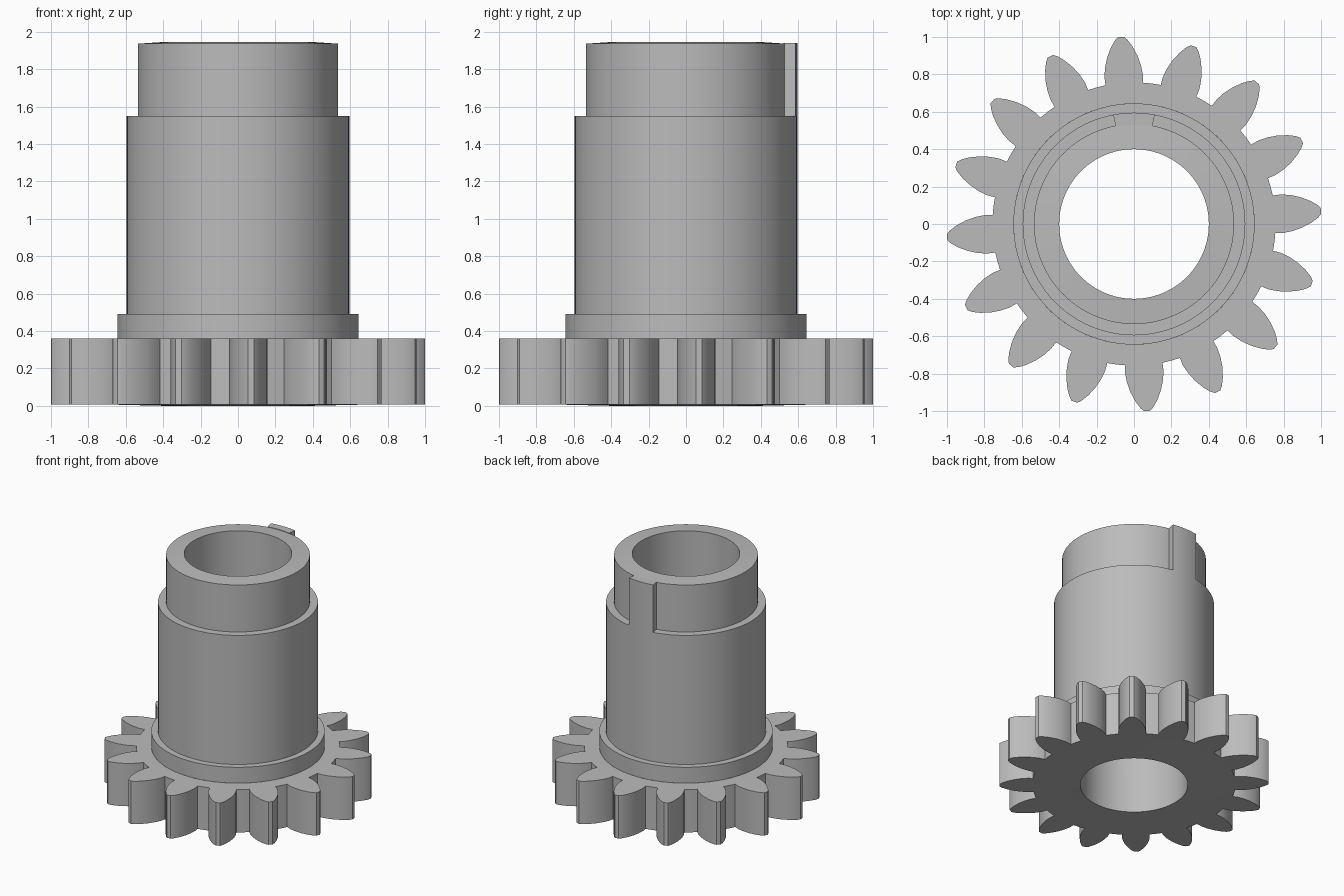
import bpy, bmesh
from math import radians, cos, sin, tau

cube = bpy.data.objects.get("Cube")
if cube:
    bpy.data.objects.remove(cube, do_unlink=True)

steel = bpy.data.materials.new("grey steel")
steel.use_nodes = True
GREY = (0.5, 0.5, 0.5, 1)
steel.diffuse_color = GREY
steel.node_tree.nodes["Principled BSDF"].inputs["Base Color"].default_value = GREY

BORE = 0.4
COLLAR = 0.645
GEAR_TOP = 0.36


def polar(r, a, z):
    return (r * cos(a), r * sin(a), z)


def make_object(name, bm):
    bmesh.ops.recalc_face_normals(bm, faces=bm.faces)
    mesh = bpy.data.meshes.new(name)
    bm.to_mesh(mesh)
    bm.free()
    obj = bpy.data.objects.new(name, mesh)
    bpy.context.collection.objects.link(obj)
    mesh.materials.append(steel)
    bpy.ops.object.select_all(action='DESELECT')
    obj.select_set(True)
    bpy.context.view_layer.objects.active = obj
    bpy.ops.object.shade_smooth_by_angle(angle=radians(25))
    return obj


def loft(name, loops):
    """Skin closed loops of equal length with quads."""
    bm = bmesh.new()
    rings = [[bm.verts.new(p) for p in loop] for loop in loops]
    n = len(rings[0])
    for a, b in zip(rings, rings[1:]):
        for i in range(n):
            j = (i + 1) % n
            bm.faces.new((a[i], a[j], b[j], b[i]))
    return make_object(name, bm)


# Toothed gear: one flank is mirrored, then repeated around the rim
TEETH = 16
flank = [(0.757, 7.6), (0.8, 7.4), (0.85, 6.5), (0.9, 5.2),
         (0.95, 3.5), (0.985, 2.0), (1.002, 0.9)]
tooth = [(r, -a) for r, a in flank] + [(r, a) for r, a in reversed(flank)]
tooth.append((0.757, 11.25))
outline = [(r, radians(a + 4) + tau * t / TEETH)
           for t in range(TEETH) for r, a in tooth]


def gear_ring(r, z):
    return [polar(r, a, z) for _, a in outline]


def gear_rim(z):
    return [polar(r, a, z) for r, a in outline]


loft("gear", [gear_ring(BORE, GEAR_TOP), gear_ring(BORE, 0),
              gear_ring(0.74, 0.008), gear_rim(0.008),
              gear_rim(GEAR_TOP), gear_ring(COLLAR, GEAR_TOP)])

# Stepped hollow sleeve with collar, body and neck
SEGMENTS = 96
profile = [(COLLAR, GEAR_TOP), (COLLAR, 0.49), (0.595, 0.49), (0.595, 1.55),
           (0.535, 1.55), (0.535, 1.936), (BORE, 1.945), (BORE, GEAR_TOP)]
loft("sleeve", [[polar(r, tau * i / SEGMENTS, z) for i in range(SEGMENTS)]
                for r, z in profile])

# Curved key on the back of the neck, flush with the body
bm = bmesh.new()
angles = [radians(90 + 10.7 * (i / 4 - 1)) for i in range(9)]
section = ([bm.verts.new(polar(0.595, a, 1.55)) for a in angles]
           + [bm.verts.new(polar(0.53, a, 1.55)) for a in reversed(angles)])
base = bm.faces.new(section)
top = bmesh.ops.extrude_face_region(bm, geom=[base])["geom"]
bmesh.ops.translate(bm, vec=(0, 0, 0.39),
                    verts=[v for v in top if isinstance(v, bmesh.types.BMVert)])
make_object("key", bm)
